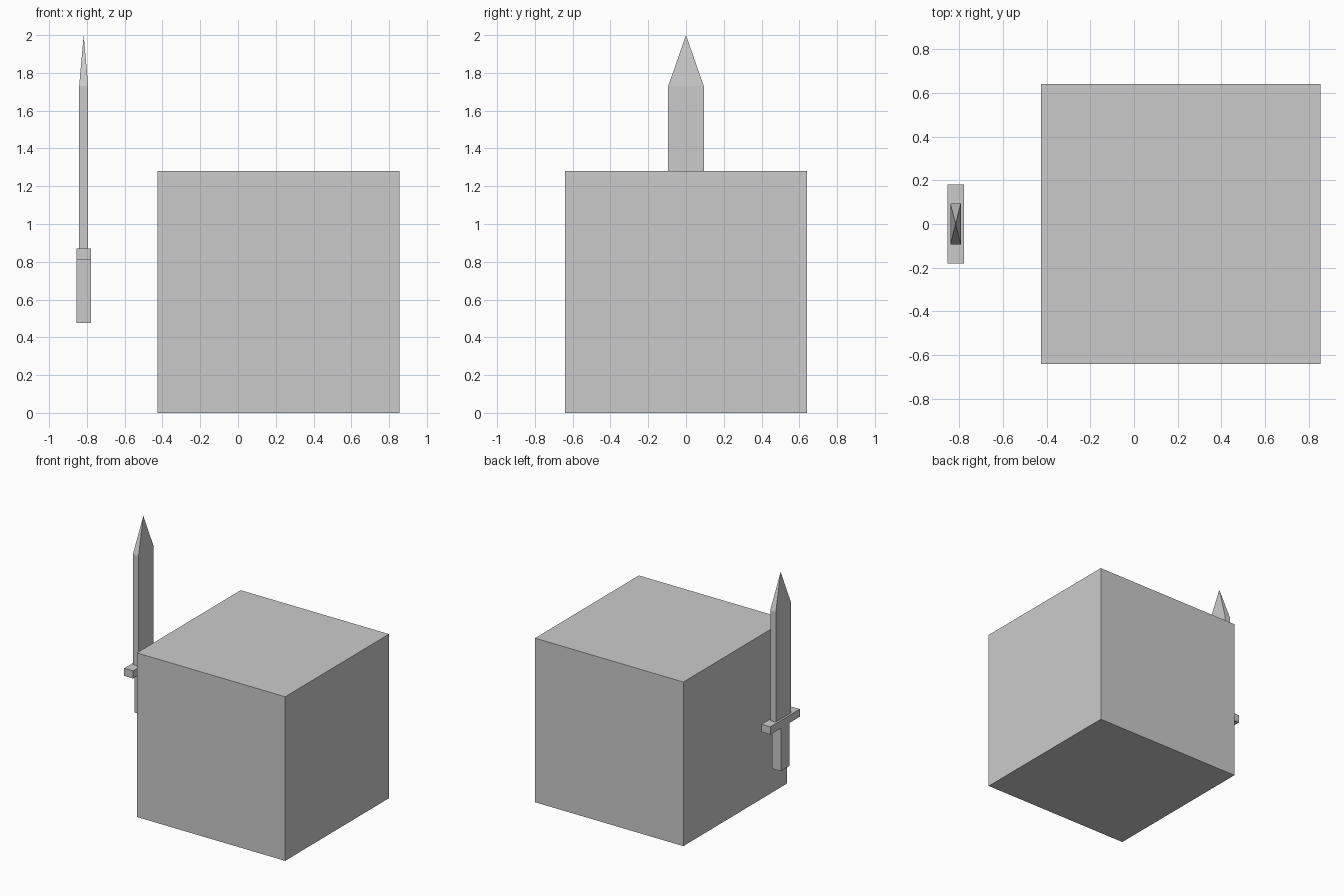
import bpy, bmesh

if "Cube" in bpy.data.objects:
    bpy.data.objects.remove(bpy.data.objects["Cube"])

def box(name, lo, hi):
    bpy.ops.mesh.primitive_cube_add(size=1, location=[(a + b) / 2 for a, b in zip(lo, hi)])
    ob = bpy.context.object
    ob.name = name
    ob.scale = [b - a for a, b in zip(lo, hi)]
    bpy.ops.object.transform_apply(location=True, rotation=False, scale=True)
    return ob

SX = -0.817  # sword centre line

def sword_box(name, half_x, half_y, z0, z1):
    return box(name, (SX - half_x, -half_y, z0), (SX + half_x, half_y, z1))

# Large block
box("block", (-0.425, -0.64, 0), (0.855, 0.64, 1.28))

# Sword handle and crossguard
sword_box("handle", 0.038, 0.052, 0.475, 0.81)
sword_box("crossguard", 0.038, 0.181, 0.81, 0.87)

# Blade with its top face poked into a pyramid tip
blade = sword_box("blade", 0.024, 0.094, 0.87, 1.73)
bm = bmesh.new()
bm.from_mesh(blade.data)
bm.normal_update()
top = [f for f in bm.faces if f.normal.z > 0.9]
tip = bmesh.ops.poke(bm, faces=top)["verts"][0]
tip.co.z = 2.0
bm.normal_update()
bm.to_mesh(blade.data)
bm.free()
